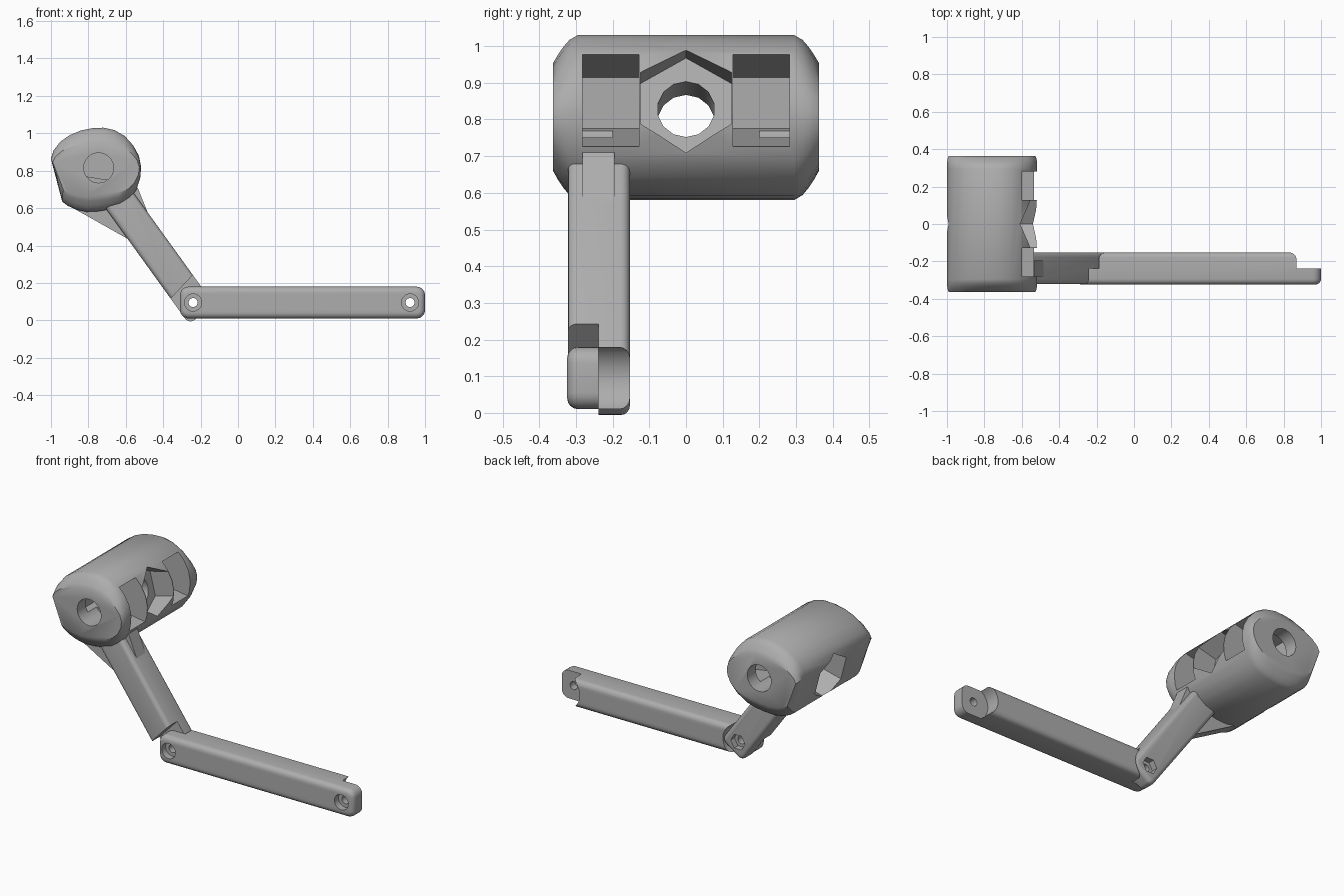
import bpy, bmesh, math

if "Cube" in bpy.data.objects:
    bpy.data.objects.remove(bpy.data.objects["Cube"])

grey = bpy.data.materials.new("plain grey")
grey.diffuse_color = (0.42, 0.42, 0.42, 1)
grey.use_nodes = True
grey.node_tree.nodes["Principled BSDF"].inputs["Base Color"].default_value = grey.diffuse_color


def mesh_object(name, bm):
    bmesh.ops.recalc_face_normals(bm, faces=bm.faces)
    me = bpy.data.meshes.new(name)
    bm.to_mesh(me)
    bm.free()
    ob = bpy.data.objects.new(name, me)
    bpy.context.collection.objects.link(ob)
    me.materials.append(grey)
    return ob


def loft(name, rings):
    bm = bmesh.new()
    loops = [[bm.verts.new(p) for p in ring] for ring in rings]
    n = len(loops[0])
    for a, b in zip(loops, loops[1:]):
        for i in range(n):
            j = (i + 1) % n
            bm.faces.new((a[i], a[j], b[j], b[i]))
    bm.faces.new(loops[0])
    bm.faces.new(loops[-1])
    return mesh_object(name, bm)


def prism(name, profile, y0, y1):
    """Extrude an xz profile along y."""
    return loft(name, [[(x, y, z) for x, z in profile] for y in (y0, y1)])


def circle(c, r, n=24, turn=0.0):
    return [(c[0] + r * math.cos(turn + math.tau * i / n),
             c[1] + r * math.sin(turn + math.tau * i / n)) for i in range(n)]


def rounded_rect(u0, u1, v0, v1, r, n=5):
    pts = []
    for k, (u, v) in enumerate(((u1 - r, v1 - r), (u0 + r, v1 - r), (u0 + r, v0 + r), (u1 - r, v0 + r))):
        for i in range(n + 1):
            a = math.pi / 2 * (k + i / n)
            pts.append((u + r * math.cos(a), v + r * math.sin(a)))
    return pts


def apply(ob, mod):
    bpy.context.view_layer.objects.active = ob
    bpy.ops.object.modifier_apply(modifier=mod.name)


def round_edges(ob, width):
    m = ob.modifiers.new("round", 'BEVEL')
    m.width, m.segments, m.limit_method = width, 4, 'ANGLE'
    m.angle_limit = math.radians(40)
    apply(ob, m)


def cut(ob, cutter):
    cutter.hide_render = True
    m = ob.modifiers.new("cut", 'BOOLEAN')
    m.operation, m.solver, m.object = 'DIFFERENCE', 'EXACT', cutter
    apply(ob, m)
    bpy.data.objects.remove(cutter)


def shade(ob, angle=35):
    bpy.ops.object.select_all(action='DESELECT')
    ob.select_set(True)
    bpy.context.view_layer.objects.active = ob
    bpy.ops.object.shade_smooth_by_angle(angle=math.radians(angle))


JOINT = (-0.24, 0.095)
TIP = (0.92, 0.095)
Y0, YM, Y1 = -0.324, -0.238, -0.153
DX, DZ = -0.585, 0.811          # direction of the arm, joint towards head


def arm_space(pts):
    """u runs along the arm from the joint, v across it."""
    return [(JOINT[0] + u * DX - v * DZ, JOINT[1] + u * DZ + v * DX) for u, v in pts]


# Clamp head: rounded block lofted along y
outline = [(-1, .865), (-.985, .91), (-.95, .955), (-.9, .99), (-.84, 1.015), (-.78, 1.027),
           (-.72, 1.03), (-.66, 1.017), (-.605, .985), (-.56, .935), (-.53, .88), (-.518, .82),
           (-.523, .76), (-.545, .695), (-.58, .645), (-.63, .61), (-.69, .592), (-.75, .583),
           (-.81, .58), (-.865, .592), (-.91, .612), (-.94, .635)]
steps = [(.363, .65, .96), (.35, .75, .985), (.335, .85, .995), (.318, .94, 1), (.295, 1, 1)]
steps = [(-y, f, g) for y, f, g in steps] + steps[::-1]
head = loft("clamp_head", [[(-.76 + (x + .76) * g, y, .81 + (z - .81) * f) for x, z in outline]
                           for y, f, g in steps])

# Side slots and the bores that reach them from the ends
for s in (-1, 1):
    slot = [(-.4, 1.025), (-.85, .915), (-.85, .775), (-.4, .705)]
    cut(head, prism("slot_cutter", slot, *sorted((s * .128, s * .282))))
    cut(head, prism("bore_cutter", circle((-.745, .815), .08, 32), *sorted((s * .2, s * .5))))

# Tilted bolt passage with a hexagonal pocket on both sides
TX, TZ = 0.97, 0.243


def tilted(t0, t1, r, n):
    ring = circle((0, 0), r, n, math.pi / 2)
    return loft("bolt_cutter", [[(-.97 + t * TX - w * TZ, y, .75 + t * TZ + w * TX) for y, w in ring]
                                for t in (t0, t1)])


cut(head, tilted(-.2, .8, .078, 14))
cut(head, tilted(-.2, .17, .144, 6))
cut(head, tilted(.32, .8, .144, 6))
shade(head)

# Arm from head to joint, with a half-thickness tab at the joint
arm = prism("arm", arm_space(rounded_rect(-.08, .715, -.085, .085, .035)), Y0 + .002, Y1)
round_edges(arm, .025)
cut(arm, prism("tab_cutter", arm_space([(-.3, -.2), (.143, -.2), (.065, .2), (-.3, .2)]), -.5, YM))
cut(arm, prism("pin_cutter", circle(JOINT, .024), -.5, .1))
cut(arm, prism("nut_cutter", circle(JOINT, .048, 6), -.19, .1))
shade(arm)

# Webs bracing the arm against the head
shade(prism("rear_web", [(-.935, .63), (-.58, .43), (-.53, .5), (-.62, .63), (-.8, .7)], -.282, -.195))
shade(prism("front_web", [(-.537, .71), (-.48, .57), (-.53, .55), (-.62, .66)], -.282, -.195))

# Link bar, with a half-thickness tab at both ends
link = prism("link_bar", rounded_rect(-.31, 1, .01, .18, .045), Y0, Y1)
round_edges(link, .03)
for c, s in ((JOINT, -1), (TIP, 1)):
    arc = [(c[0] - s * .1 * math.cos(a), c[1] + .1 * math.sin(a))
           for a in (math.pi * (i / 16 - .5) for i in range(17))]
    notch = arc + [(c[0] + s * .3, c[1] + .1), (c[0] + s * .3, c[1] - .1)]
    cut(link, prism("notch_cutter", notch, YM, .1))
    cut(link, prism("pin_cutter", circle(c, .024), -.5, .1))
    cut(link, prism("screw_cutter", circle(c, .046), -.5, -.285))
shade(link)
